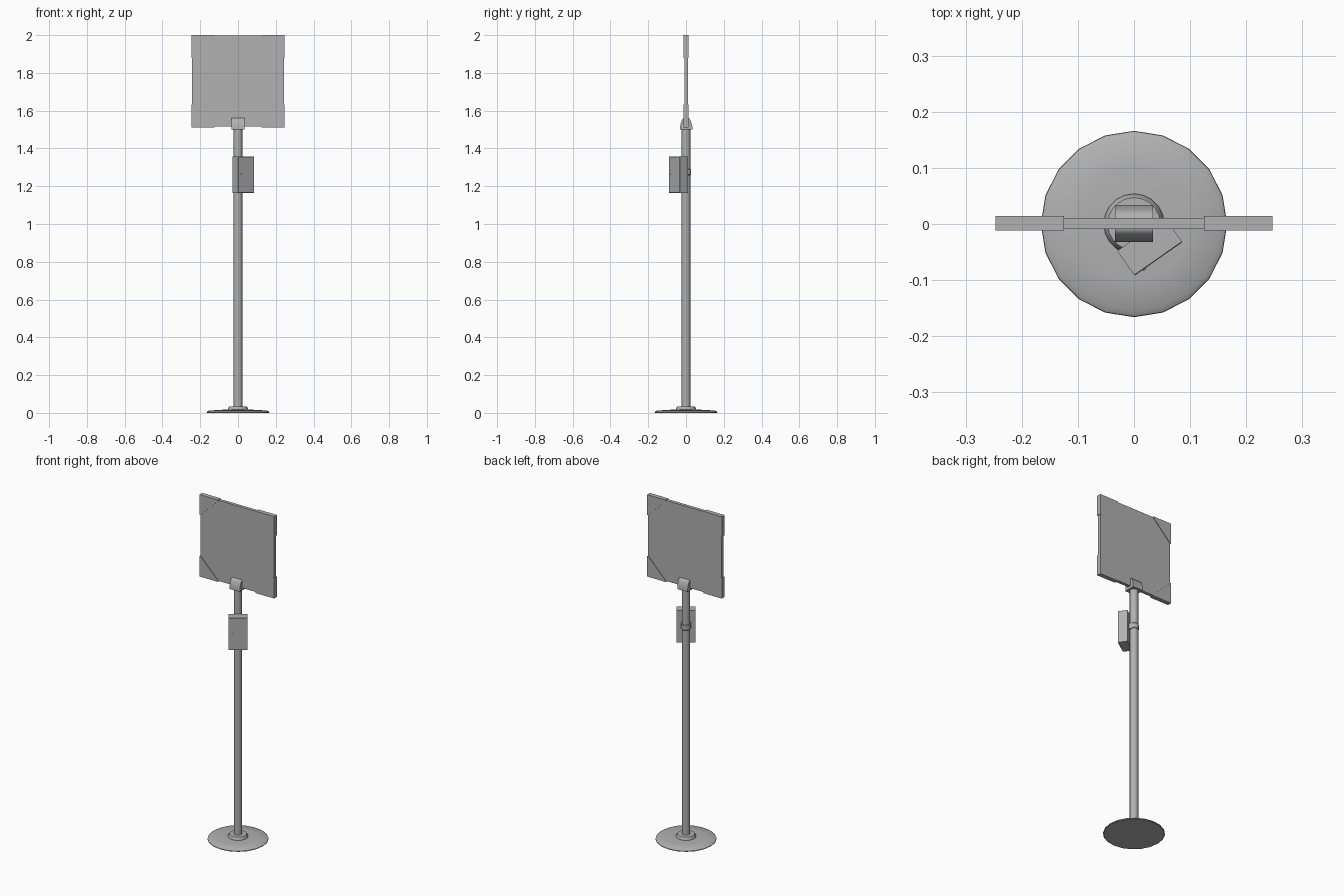
import bpy, bmesh, math
from mathutils import Matrix

if "Cube" in bpy.data.objects:
    bpy.data.objects.remove(bpy.data.objects["Cube"])

grey = bpy.data.materials.new("dark_grey")
grey.diffuse_color = (0.44, 0.44, 0.44, 1)
grey.use_nodes = True
grey.node_tree.nodes["Principled BSDF"].inputs["Base Color"].default_value = grey.diffuse_color


def finish(name, bm, smooth=True):
    bmesh.ops.recalc_face_normals(bm, faces=bm.faces)
    me = bpy.data.meshes.new(name)
    bm.to_mesh(me)
    bm.free()
    me.materials.append(grey)
    ob = bpy.data.objects.new(name, me)
    bpy.context.collection.objects.link(ob)
    if smooth:
        bpy.ops.object.select_all(action='DESELECT')
        bpy.context.view_layer.objects.active = ob
        ob.select_set(True)
        bpy.ops.object.shade_smooth_by_angle(angle=math.radians(35))
    return ob


def lathe(name, profile, n):
    """Closed solid from (radius, z) pairs, capped at both ends."""
    bm = bmesh.new()
    rings = [[bm.verts.new((r * math.cos(2 * math.pi * i / n),
                            r * math.sin(2 * math.pi * i / n), z)) for i in range(n)]
             for r, z in profile]
    for a, b in zip(rings, rings[1:]):
        for i in range(n):
            j = (i + 1) % n
            bm.faces.new((a[i], a[j], b[j], b[i]))
    bm.faces.new(rings[0])
    bm.faces.new(rings[-1])
    return finish(name, bm)


def prism(name, pts, depth, smooth=False):
    """Extrude a list of 3D points along the depth vector."""
    bm = bmesh.new()
    face = bm.faces.new([bm.verts.new(p) for p in pts])
    ext = bmesh.ops.extrude_face_region(bm, geom=[face])['geom']
    bmesh.ops.translate(bm, vec=depth, verts=[v for v in ext if isinstance(v, bmesh.types.BMVert)])
    return finish(name, bm, smooth)


def box(name, lo, hi, bevel=0.0):
    bm = bmesh.new()
    size = [b - a for a, b in zip(lo, hi)]
    mid = [(a + b) / 2 for a, b in zip(lo, hi)]
    bmesh.ops.create_cube(bm, size=1, matrix=Matrix.Translation(mid) @ Matrix.Diagonal((*size, 1)))
    if bevel:
        front = [e for e in bm.edges if all(v.co.y < lo[1] + 1e-5 for v in e.verts)]
        bmesh.ops.bevel(bm, geom=front, offset=bevel, segments=1, affect='EDGES')
    return finish(name, bm, False)


# Stand: domed foot, collar and pole
lathe("base", [(0.162, 0), (0.166, 0.003), (0.165, 0.006), (0.155, 0.012), (0.10, 0.016), (0.04, 0.018)], 20)
lathe("base_collar", [(0.054, 0.012), (0.054, 0.022), (0.047, 0.034), (0.02, 0.035)], 20)
lathe("pole", [(0.023, 0.02), (0.023, 1.505)], 16)

# Sign panel with four triangular corner guards
YC = 0.001
box("sign_panel", (-0.243, YC - 0.0095, 1.515), (0.243, YC + 0.0095, 1.997))
corner = [(0.247, 0.245), (0.125, 0.245), (0.125, 0.238), (0.24, 0.123), (0.247, 0.123)]
for sx, side in ((-1, "left"), (1, "right")):
    for sz, level in ((-1, "lower"), (1, "upper")):
        pts = [(sx * x, YC - 0.013, 1.755 + sz * z) for x, z in corner]
        prism(f"corner_guard_{level}_{side}", pts, (0, 0.026, 0))

# Tapered clamp holding the panel, rounded over at the top
half = [(0.033, 1.50), (0.033, 1.51), (0.030, 1.527), (0.025, 1.545), (0.018, 1.557), (0.0105, 1.562)]
outline = half + [(-y, z) for y, z in reversed(half)]
prism("panel_clamp", [(-0.034, YC + y, z) for y, z in outline], (0.068, 0, 0), True)

# Card box turned 35 degrees on the pole, with lid, latch, bracket and strap
parts = [
    box("box_body", (-0.052, -0.072, 1.165), (0.052, -0.022, 1.357)),
    box("box_lid", (-0.052, -0.076, 1.165), (0.052, -0.072, 1.357), 0.0015),
    box("box_bracket", (-0.026, -0.024, 1.255), (0.026, -0.008, 1.29)),
]
bm = bmesh.new()
bmesh.ops.create_cone(bm, cap_ends=True, segments=10, radius1=0.003, radius2=0.003, depth=0.006,
                      matrix=Matrix.Translation((-0.031, -0.0755, 1.265)) @ Matrix.Rotation(math.pi / 2, 4, 'X'))
parts.append(finish("box_latch", bm))
for ob in parts:
    ob.rotation_euler.z = math.radians(35)
lathe("pole_strap", [(0.0232, 1.258), (0.0262, 1.262), (0.0262, 1.288), (0.0232, 1.292)], 16)
